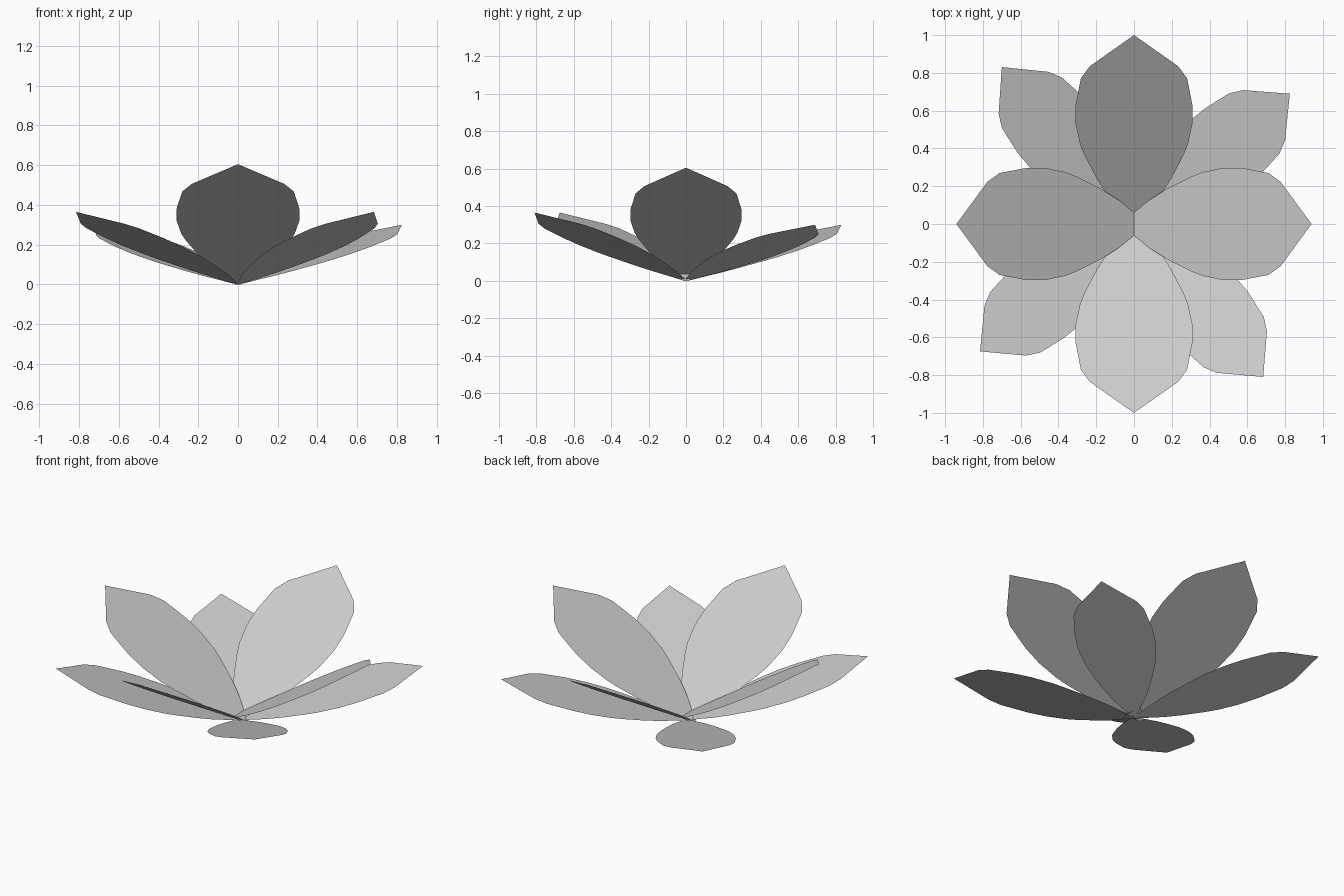
import bpy
import bmesh
from math import cos, sin, radians

cube = bpy.data.objects.get("Cube")
if cube:
    bpy.data.objects.remove(cube, do_unlink=True)

petal_grey = bpy.data.materials.new("petal_grey")
petal_grey.use_nodes = True
GREY = (0.6, 0.6, 0.6, 1.0)
petal_grey.diffuse_color = GREY
petal_grey.node_tree.nodes["Principled BSDF"].inputs["Base Color"].default_value = GREY

# Half outline of a petal: distance along it, half width
HALF = [(0.0, 0.015), (0.06, 0.063), (0.145, 0.135), (0.235, 0.194), (0.36, 0.26),
        (0.42, 0.285), (0.53, 0.309), (0.63, 0.309), (0.772, 0.281), (0.836, 0.233)]


def petal(name, angle, reach, height, width=1.0, start=0.0):
    """Flat single-face petal rising from the centre towards the given angle."""
    outline = HALF + [(1.0, 0.0)] + [(d, -w) for d, w in reversed(HALF)]
    ca, sa = cos(radians(angle)), sin(radians(angle))
    bm = bmesh.new()
    verts = []
    for d, w in outline:
        along, side = start + d * reach, -w * width
        verts.append(bm.verts.new((along * ca - side * sa, along * sa + side * ca, d * height)))
    face = bm.faces.new(verts)
    face.normal_update()
    if face.normal.z < 0:
        face.normal_flip()
    mesh = bpy.data.meshes.new(name)
    bm.to_mesh(mesh)
    bm.free()
    mesh.materials.append(petal_grey)
    obj = bpy.data.objects.new(name, mesh)
    bpy.context.collection.objects.link(obj)


# Steep inner petals; the side pair crosses at the centre
petal("front_petal", -90, 1.0, 0.605)
petal("back_petal", 90, 1.0, 0.605)
petal("left_petal", 0, 1.0, 0.605, 0.96, -0.06)
petal("right_petal", 180, 1.0, 0.605, 0.96, -0.06)

# Lower, narrower outer petals on the diagonals
petal("back_left_petal", 39.9, 1.075, 0.30, 0.74)
petal("back_right_petal", 130.1, 1.086, 0.30, 0.74)
petal("front_right_petal", 219.6, 1.058, 0.365, 0.74)
petal("front_left_petal", -49.8, 1.06, 0.365, 0.74)
